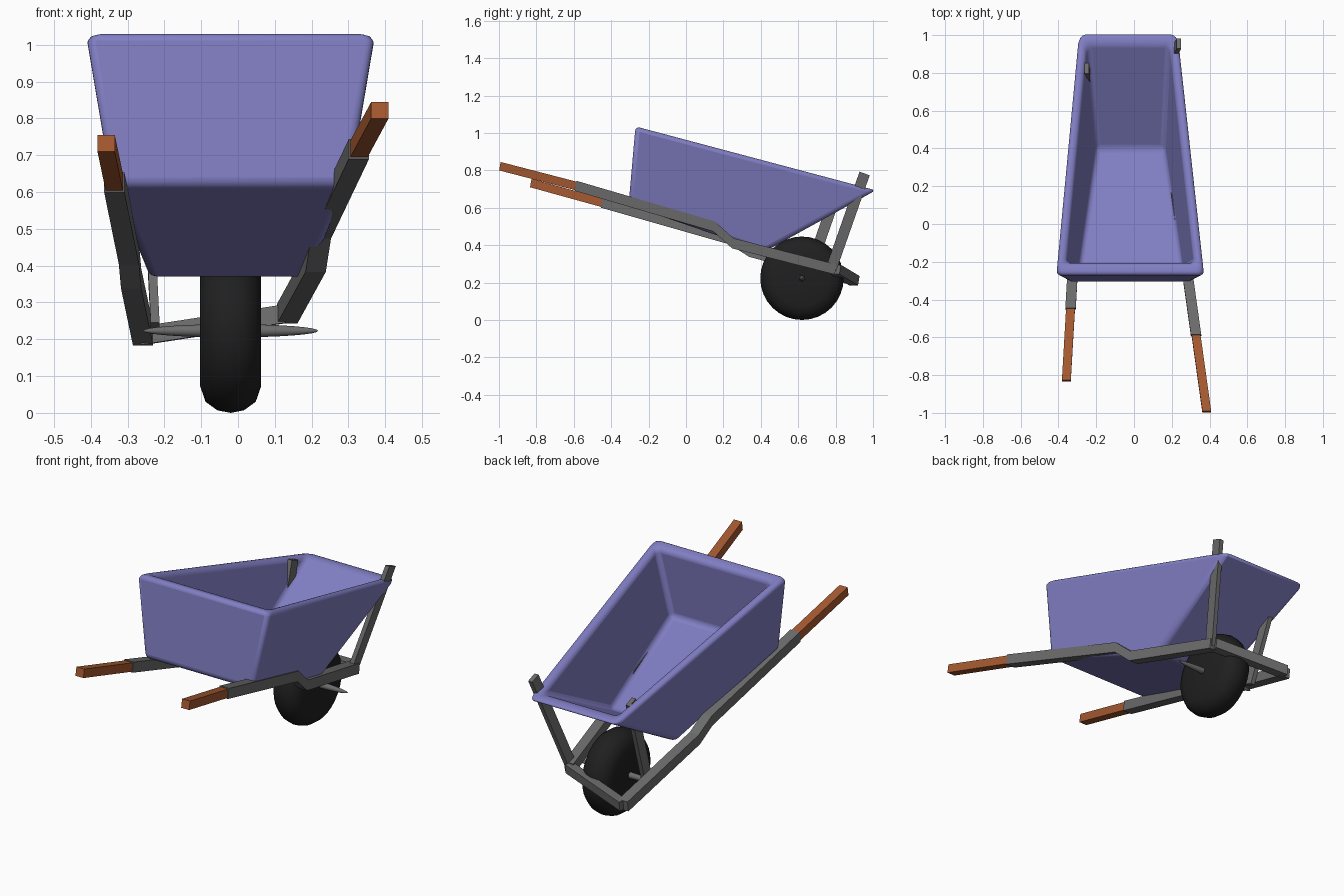
import bpy, bmesh, math
from mathutils import Vector

old = bpy.data.objects.get("Cube")
if old:
    bpy.data.objects.remove(old, do_unlink=True)


def material(name, rgb):
    m = bpy.data.materials.new(name)
    m.use_nodes = True
    m.diffuse_color = (*rgb, 1)
    m.node_tree.nodes["Principled BSDF"].inputs["Base Color"].default_value = (*rgb, 1)
    return m


PURPLE = material("purple_paint", (0.22, 0.21, 0.55))
GREY = material("grey_metal", (0.15, 0.15, 0.15))
WOOD = material("brown_wood", (0.38, 0.10, 0.03))
RUBBER = material("black_rubber", (0.014, 0.014, 0.014))


def finish(name, bm, mat):
    bmesh.ops.recalc_face_normals(bm, faces=bm.faces)
    mesh = bpy.data.meshes.new(name)
    bm.to_mesh(mesh)
    bm.free()
    mesh.materials.append(mat)
    obj = bpy.data.objects.new(name, mesh)
    bpy.context.collection.objects.link(obj)
    return obj


def smooth(obj, degrees):
    bpy.ops.object.select_all(action='DESELECT')
    obj.select_set(True)
    bpy.context.view_layer.objects.active = obj
    bpy.ops.object.shade_smooth_by_angle(angle=math.radians(degrees))


def bar(name, path, side, up, mat):
    """Rectangular bar along a path; side and up are half-size vectors."""
    bm = bmesh.new()
    s, u = Vector(side), Vector(up)
    rings = [[bm.verts.new(Vector(p) + a * s + b * u)
              for a, b in ((-1, -1), (1, -1), (1, 1), (-1, 1))] for p in path]
    for r, q in zip(rings, rings[1:]):
        for i in range(4):
            j = (i + 1) % 4
            bm.faces.new((r[i], r[j], q[j], q[i]))
    bm.faces.new(rings[0])
    bm.faces.new(rings[-1])
    return finish(name, bm, mat)


# Tub: outer and inner shells joined by a sloping rim
# corner pairs (left x, right x, y, z): front top, front bottom, back bottom, back top
outer = [(-.415, .375, -.27, 1.035), (-.345, .305, -.307, .615),
         (-.24, .19, .42, .365), (-.295, .235, 1.015, .693)]
inner = [(-.36, .32, -.205, 1.017), (-.295, .258, -.245, .65),
         (-.20, .163, .40, .418), (-.25, .19, .955, .709)]
bm = bmesh.new()
shells = [[(bm.verts.new((l, y, z)), bm.verts.new((r, y, z))) for l, r, y, z in shell]
          for shell in (outer, inner)]
for shell in shells:
    for a, b in zip(shell, shell[1:]):
        bm.faces.new((a[0], a[1], b[1], b[0]))
    for k in range(2):
        bm.faces.new([pair[k] for pair in shell])
o, n = shells
for k in range(2):
    bm.faces.new((o[0][k], o[3][k], n[3][k], n[0][k]))
for i in (0, 3):
    bm.faces.new((o[i][0], o[i][1], n[i][1], n[i][0]))
tub = finish("tub", bm, PURPLE)
bevel = tub.modifiers.new("rounded_edges", 'BEVEL')
bevel.width = 0.025
bevel.segments = 4
bevel.limit_method = 'NONE'
smooth(tub, 40)

# Side arms: wooden grip, metal rail with a downward step
METAL_SIDE, METAL_UP = (.0275, 0, 0), (0, .004, .027)
GRIP_SIDE, GRIP_UP = (.0235, 0, 0), (0, .004, .0225)


def arm(side, x0, slope, points):
    path = [(x0 + slope * y, y, z) for y, z in points]
    bar(side + "_grip", path[:2], GRIP_SIDE, GRIP_UP, WOOD)
    bar(side + "_rail", path[1:], METAL_SIDE, METAL_UP, GREY)
    return path[-1]


left_end = arm("left", .246, -.14,
               [(-.995, .822), (-.59, .717), (.15, .50), (.25, .41), (.80, .27)])
right_end = arm("right", -.31, .058,
                [(-.83, .732), (-.45, .627), (.24, .43), (.34, .365), (.90, .21)])

# Cross bar joining the rail ends
bar("cross_bar", [left_end, right_end], (.006, .024, 0), (0, .004, .025), GREY)

# Struts from rails up to the tub
STRUT_SIDE, STRUT_UP = (.012, 0, 0), (0, .027, -.01)
bar("left_strut", [(.14, .775, .27), (.238, .955, .783)], STRUT_SIDE, STRUT_UP, GREY)
bar("right_strut", [(-.225, .65, .235), (-.25, .825, .735)], STRUT_SIDE, STRUT_UP, GREY)

# Wheel: rounded profile (x, radius) spun around the axle
HUB = Vector((-.02, .62, .223))
half = [(.083, 0), (.083, .15), (.068, .193), (.036, .216)]
profile = half + [(0, .223)] + [(-x, r) for x, r in reversed(half)]
bm = bmesh.new()
verts = [bm.verts.new((x, 0, r)) for x, r in profile]
edges = [bm.edges.new(pair) for pair in zip(verts, verts[1:])]
bmesh.ops.spin(bm, geom=verts + edges, cent=(0, 0, 0), axis=(1, 0, 0),
               angle=math.tau, steps=32)
bmesh.ops.remove_doubles(bm, verts=bm.verts, dist=.0005)
wheel = finish("wheel", bm, RUBBER)
wheel.location = HUB
smooth(wheel, 75)

# Axle: tapered spindle
bm = bmesh.new()
bmesh.ops.create_uvsphere(bm, u_segments=16, v_segments=16, radius=1)
axle = finish("axle", bm, GREY)
axle.rotation_euler = (0, math.radians(90), 0)
axle.scale = (.018, .018, .238)
axle.location = HUB
smooth(axle, 60)
